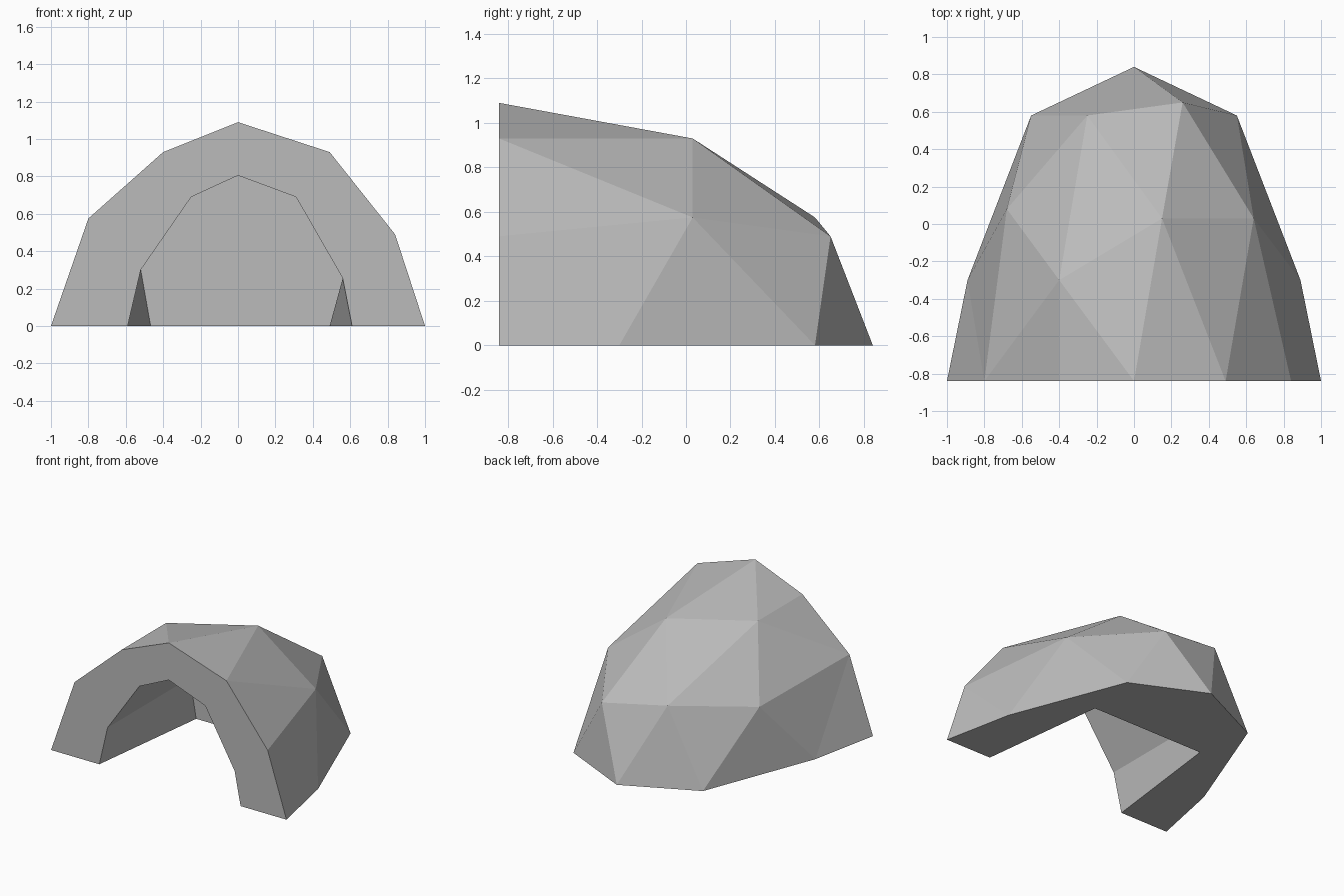
import bpy
import bmesh

if "Cube" in bpy.data.objects:
    bpy.data.objects.remove(bpy.data.objects["Cube"])

Y0 = -0.84      # front plane
YB = 0.16       # back wall of the recess

mat = bpy.data.materials.new("stone grey")
mat.diffuse_color = (0.5, 0.5, 0.5, 1)
mat.use_nodes = True
mat.node_tree.nodes["Principled BSDF"].inputs["Base Color"].default_value = mat.diffuse_color

bm = bmesh.new()


def row(points):
    return [bm.verts.new(p) for p in points]


def face(*verts):
    bm.faces.new(verts)


# Rows of the faceted half dome: ground ring, middle ring, crown, peak
base = row([(x, y, 0) for x, y in [(-1, Y0), (-0.89, -0.3), (-0.55, 0.58), (0, 0.84),
                                   (0.55, 0.58), (0.89, -0.3), (1, Y0)]])
mid = row([(-0.8, Y0, 0.575), (-0.68, 0.08, 0.49), (-0.25, 0.58, 0.575),
           (0.26, 0.65, 0.49), (0.64, 0.03, 0.575), (0.84, Y0, 0.49)])
crown = row([(-0.4, Y0, 0.93), (-0.4, -0.3, 0.93), (0.15, 0.03, 0.93), (0.49, Y0, 0.93)])
peak = bm.verts.new((0, Y0, 1.09))

# Lower band: zigzag triangles
for i in range(6):
    face(base[i], base[i + 1], mid[i])
    if i < 5:
        face(mid[i], base[i + 1], mid[i + 1])

# Upper band: each middle edge joins a crown point, gaps filled between
for i, c in enumerate([1, 1, 2, 2, 3]):
    face(mid[i], mid[i + 1], crown[c])
for i, m in enumerate([0, 2, 4]):
    face(crown[i], mid[m], crown[i + 1])
    face(crown[i], crown[i + 1], peak)

# Arched recess: front rim, back rim with pulled-in feet, tunnel and back wall
arch = [(-0.59, 0), (-0.52, 0.3), (-0.25, 0.69), (0, 0.805), (0.31, 0.69), (0.56, 0.255), (0.61, 0)]
rim = row([(x, Y0, z) for x, z in arch])
back = row([(x, YB, z) for x, z in [(-0.467, 0)] + arch[1:-1] + [(0.49, 0)]])
outer = [base[0], mid[0], crown[0], peak, crown[3], mid[5], base[6]]
for i in range(6):
    face(outer[i], outer[i + 1], rim[i + 1], rim[i])
    face(rim[i], rim[i + 1], back[i + 1], back[i])
face(*back)

# Underside around the recess
left, right = back[0], back[-1]
face(base[0], base[1], left, rim[0])
face(base[5], base[6], rim[-1], right)
for i, k in [(1, left), (2, left), (3, right), (4, right)]:
    face(base[i], base[i + 1], k)
face(base[3], right, left)

bmesh.ops.recalc_face_normals(bm, faces=bm.faces)
mesh = bpy.data.meshes.new("rock_shelter")
bm.to_mesh(mesh)
bm.free()
mesh.materials.append(mat)
obj = bpy.data.objects.new("rock_shelter", mesh)
bpy.context.collection.objects.link(obj)
